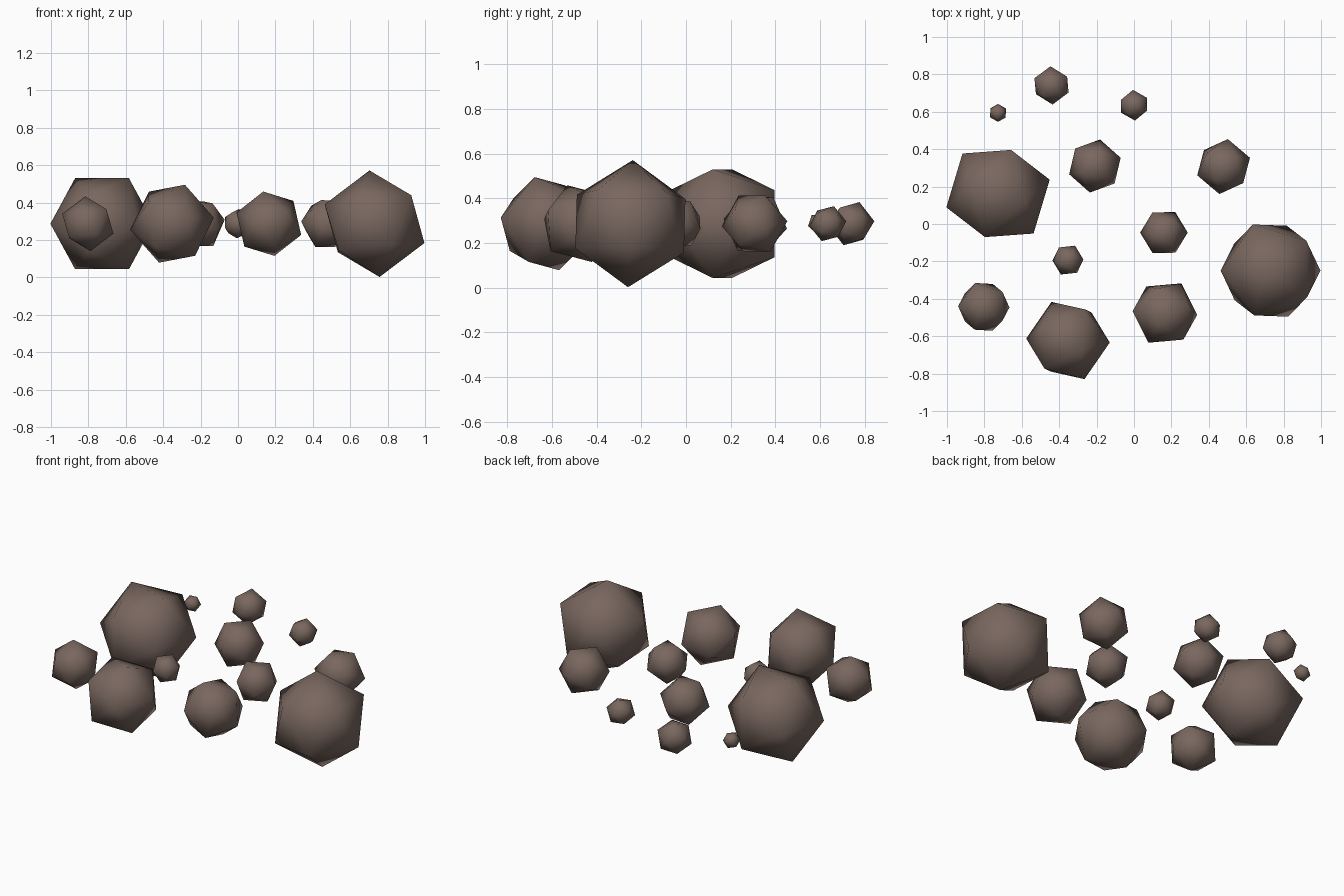
import bpy, bmesh
from mathutils import Matrix, Vector

if "Cube" in bpy.data.objects:
    bpy.data.objects.remove(bpy.data.objects["Cube"])

LEVEL = 0.287  # shared centre height of the floating rocks

stone = bpy.data.materials.new("brown_stone")
stone.diffuse_color = (0.19, 0.135, 0.113, 1.0)
stone.use_nodes = True
stone.node_tree.nodes["Principled BSDF"].inputs["Base Color"].default_value = stone.diffuse_color


def frame(a, b):
    """Orthonormal frame with its first axis along a and b in its first plane."""
    a = Vector(a).normalized()
    n = a.cross(Vector(b)).normalized()
    return Matrix((a, n.cross(a), n)).transposed()


def rock(name, x, y, radius, tip, side):
    """Smooth icosahedron turned so two adjacent corners point along tip and side."""
    bm = bmesh.new()
    bmesh.ops.create_icosphere(bm, subdivisions=1, radius=radius)
    bm.verts.ensure_lookup_table()
    corner = bm.verts[0]
    neighbour = corner.link_edges[0].other_vert(corner)
    turn = frame(tip, side) @ frame(corner.co, neighbour.co).transposed()
    bmesh.ops.transform(bm, matrix=turn.to_4x4(), verts=bm.verts)
    for f in bm.faces:
        f.smooth = True
    mesh = bpy.data.meshes.new(name)
    bm.to_mesh(mesh)
    bm.free()
    mesh.materials.append(stone)
    obj = bpy.data.objects.new(name, mesh)
    obj.location = (x, y, LEVEL)
    bpy.context.collection.objects.link(obj)


# Rocks: name, x, y, radius, direction of one corner, direction of its neighbour
rocks = [
    # large rocks
    ("large_rock_left", -0.727, 0.163, 0.286, (-35.5, 40, 0), (-51.5, -14, 0)),
    ("large_rock_right", 0.730, -0.249, 0.286, (-5, 2, 53), (-50, 0, 19.5)),
    ("large_rock_front", -0.353, -0.623, 0.226, (16.5, -38.5, 5), (41.5, -1.5, 6)),
    # medium rocks
    ("medium_rock_front", 0.165, -0.476, 0.183, (18.5, -26.5, 11), (32, -2, -11)),
    ("medium_rock_left", -0.803, -0.443, 0.147, (-2.5, 1, 27), (-8.5, 24, 11)),
    ("medium_rock_centre", 0.160, -0.046, 0.128, (-11.5, 20, 6), (10, 20, -4)),
    ("medium_rock_back", -0.209, 0.310, 0.146, (5, 26, -4), (25.5, 8, 4)),
    ("medium_rock_right", 0.479, 0.307, 0.149, (4, 26, 2), (25.5, 10.5, -2)),
    # small rocks
    ("small_rock_centre", -0.353, -0.193, 0.086, (-9, 12.5, 4), (6, 15, 0)),
    ("small_rock_back", -0.441, 0.741, 0.103, (-1, 18.5, 2), (15, 9, 7)),
    ("small_rock_back_right", 0.000, 0.635, 0.083, (-1, 15, 2), (13, 8, 4)),
    ("pebble", -0.727, 0.594, 0.049, (0, 9, 2), (8, 4, -1)),
]
for r in rocks:
    rock(*r)
